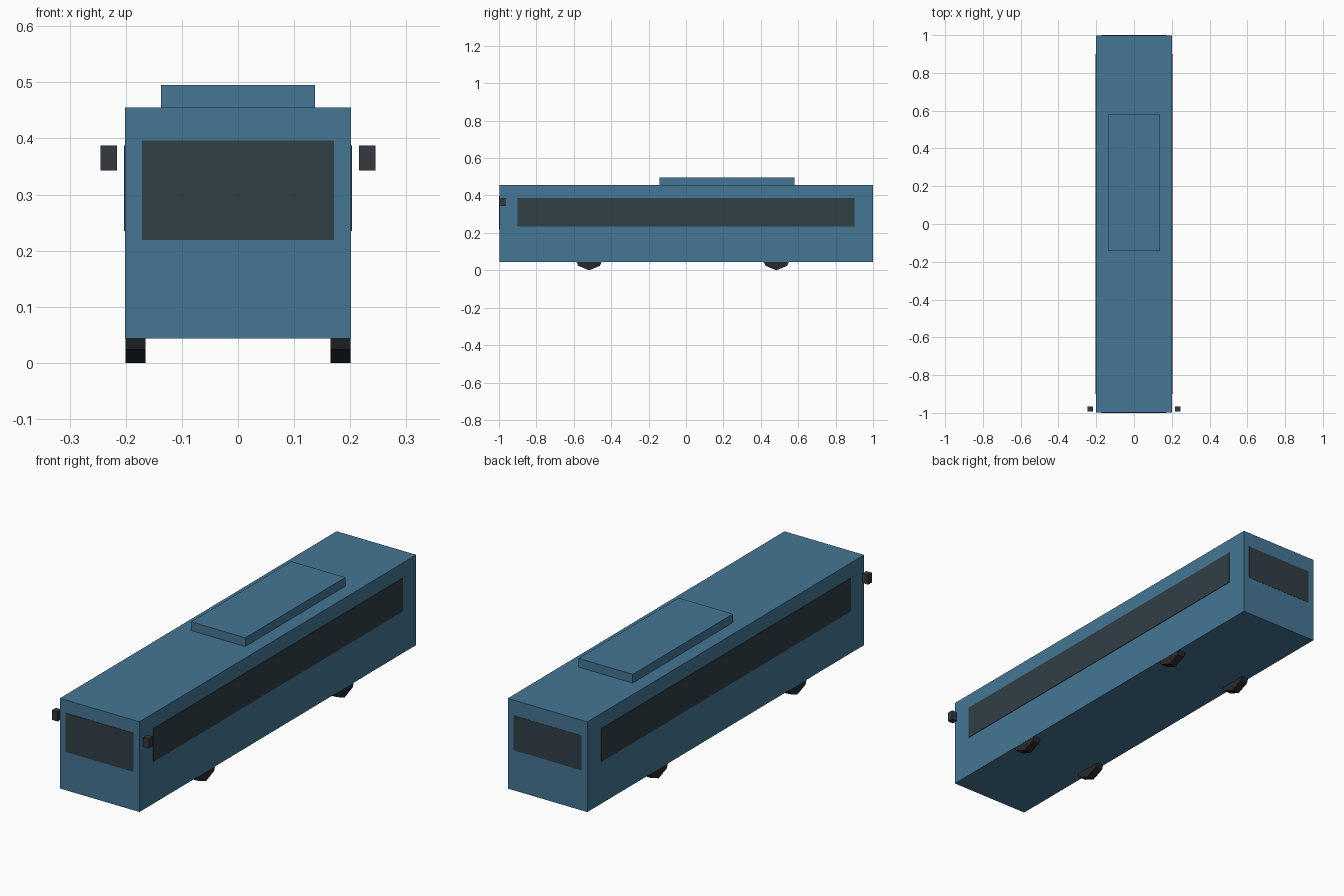
import bpy, math
from mathutils import Matrix

if "Cube" in bpy.data.objects:
    bpy.data.objects.remove(bpy.data.objects["Cube"])


def material(name, rgb):
    m = bpy.data.materials.new(name)
    m.diffuse_color = (*rgb, 1)
    m.use_nodes = True
    m.node_tree.nodes["Principled BSDF"].inputs["Base Color"].default_value = m.diffuse_color
    return m


BLUE = material("blue_paint", (0.06, 0.18, 0.30))
GLASS = material("dark_glass", (0.03, 0.05, 0.06))
TRIM = material("dark_trim", (0.035, 0.042, 0.05))
RUBBER = material("rubber", (0.02, 0.022, 0.025))


def box(name, lo, hi, mat):
    """Box between two opposite corners."""
    bpy.ops.mesh.primitive_cube_add(size=1)
    ob = bpy.context.object
    ob.name = name
    size = [b - a for a, b in zip(lo, hi)]
    mid = [(a + b) / 2 for a, b in zip(lo, hi)]
    ob.data.transform(Matrix.Translation(mid) @ Matrix.Diagonal((*size, 1)))
    ob.data.materials.append(mat)
    return ob


def mirror_x(ob):
    """Repeat a part on the other side of the bus."""
    ob.modifiers.new("mirror", 'MIRROR').use_axis[0] = True


# Main body and roof unit
box("body", (-0.201, -0.998, 0.043), (0.201, 0.999, 0.455), BLUE)
box("roof_unit", (-0.137, -0.143, 0.455), (0.137, 0.58, 0.495), BLUE)

# Windows, standing slightly proud of the body
box("windshield", (-0.171, -1.0, 0.219), (0.171, -0.994, 0.396), GLASS)
box("rear_window", (-0.171, 0.994, 0.226), (0.171, 1.0, 0.385), GLASS)
mirror_x(box("side_windows", (0.197, -0.9, 0.235), (0.2035, 0.9, 0.387), GLASS))

# Side mirrors
mirror_x(box("side_mirrors", (0.216, -0.993, 0.343), (0.245, -0.965, 0.387), TRIM))

# Eight-sided wheels, each with a corner at the bottom
R, WIDTH, OUTER = 0.082, 0.036, 0.2005
for name, y in (("front_wheels", -0.518), ("rear_wheels", 0.483)):
    bpy.ops.mesh.primitive_cylinder_add(vertices=8, radius=R, depth=WIDTH)
    wheel = bpy.context.object
    wheel.name = name
    wheel.data.transform(Matrix.Translation((OUTER - WIDTH / 2, y, R))
                         @ Matrix.Rotation(math.pi / 2, 4, 'Y'))
    wheel.data.materials.append(RUBBER)
    mirror_x(wheel)
